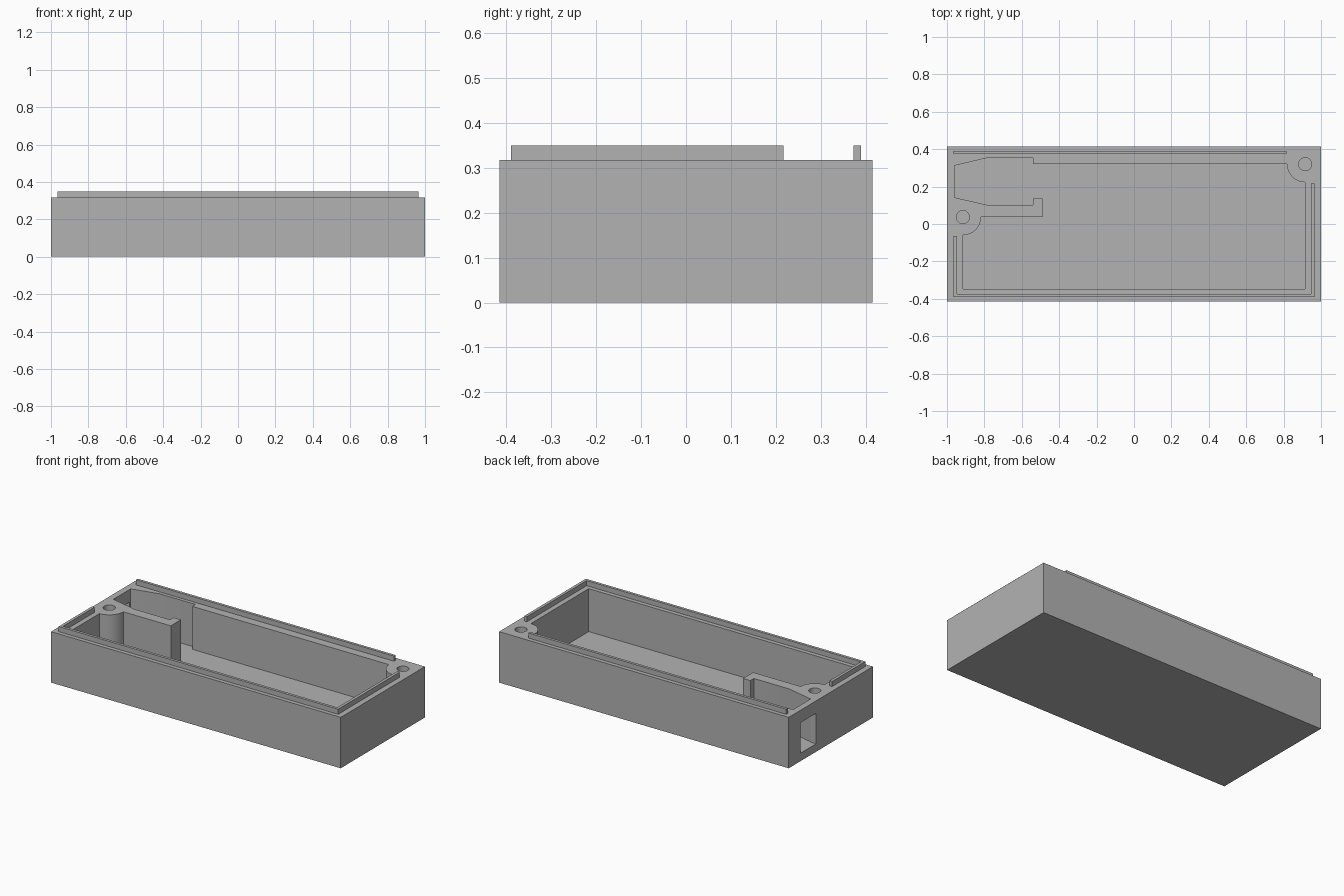
import bpy, bmesh, math

cube = bpy.data.objects.get("Cube")
if cube:
    bpy.data.objects.remove(cube, do_unlink=True)

HALF_X, HALF_Y, RIM, FLOOR, LIP_TOP = 1.0, 0.415, 0.318, 0.05, 0.35
SCREWS = [(0.915, 0.32), (-0.915, 0.037)]
BOSS_R, HOLE_R = 0.097, 0.035

grey = bpy.data.materials.new("plain grey")
grey.use_nodes = True
grey.diffuse_color = (0.45, 0.45, 0.45, 1)
grey.node_tree.nodes["Principled BSDF"].inputs["Base Color"].default_value = (0.45, 0.45, 0.45, 1)


def prism(name, outline, z0, z1):
    """Extrude a flat outline from z0 up to z1."""
    bm = bmesh.new()
    face = bm.faces.new([bm.verts.new((x, y, z0)) for x, y in outline])
    top = bmesh.ops.extrude_face_region(bm, geom=[face])["geom"]
    verts = [v for v in top if isinstance(v, bmesh.types.BMVert)]
    bmesh.ops.translate(bm, verts=verts, vec=(0, 0, z1 - z0))
    bmesh.ops.recalc_face_normals(bm, faces=bm.faces)
    mesh = bpy.data.meshes.new(name)
    bm.to_mesh(mesh)
    bm.free()
    obj = bpy.data.objects.new(name, mesh)
    bpy.context.collection.objects.link(obj)
    mesh.materials.append(grey)
    return obj


def rect(x0, x1, y0, y1):
    return [(x0, y0), (x1, y0), (x1, y1), (x0, y1)]


def arc(centre, radius, start, end, steps):
    angles = [math.radians(start + (end - start) * i / steps) for i in range(steps + 1)]
    return [(centre[0] + radius * math.cos(a), centre[1] + radius * math.sin(a)) for a in angles]


def cut(target, cutter):
    cutter.hide_render = True
    mod = target.modifiers.new("cut", "BOOLEAN")
    mod.operation, mod.solver, mod.object = "DIFFERENCE", "EXACT", cutter
    bpy.context.view_layer.objects.active = target
    bpy.ops.object.modifier_apply(modifier=mod.name)
    bpy.data.objects.remove(cutter, do_unlink=True)


# Tray body
body = prism("tray_body", rect(-HALF_X, HALF_X, -HALF_Y, HALF_Y), 0, RIM)

# Main cavity, with screw bosses, partition wall and connector pocket
cavity = [(-0.96, 0.312), (-0.79, 0.352), (-0.54, 0.352), (-0.54, 0.32)]
cavity += arc(SCREWS[0], BOSS_R, 180, 270, 16)
cavity += [(0.915, -0.347), (-0.915, -0.347)]
cavity += arc(SCREWS[1], BOSS_R, -90, 0, 16)
cavity += [(-0.49, 0.037), (-0.49, 0.137), (-0.54, 0.137), (-0.54, 0.102),
           (-0.785, 0.102), (-0.96, 0.142)]
cut(body, prism("cavity_cutter", cavity, FLOOR, RIM + 0.1))

# Blind screw holes
for centre in SCREWS:
    cut(body, prism("screw_cutter", arc(centre, HOLE_R, 0, 348.75, 31), FLOOR, RIM + 0.1))

# Connector opening in the end wall
cut(body, prism("port_cutter", rect(-1.1, -0.94, 0.145, 0.30), FLOOR, 0.24))

bpy.ops.object.select_all(action="DESELECT")
body.select_set(True)
bpy.context.view_layer.objects.active = body
bpy.ops.object.shade_smooth_by_angle(angle=math.radians(30))

# Raised locating lips on the rim
OX, IX, OY, IY = 0.965, 0.947, 0.39, 0.373
prism("front_lip", [(-OX, -0.063), (-OX, -OY), (OX, -OY), (OX, 0.217),
                    (IX, 0.217), (IX, -IY), (-IX, -IY), (-IX, -0.063)], RIM, LIP_TOP)
prism("back_lip", rect(-OX, 0.815, IY, OY), RIM, LIP_TOP)
